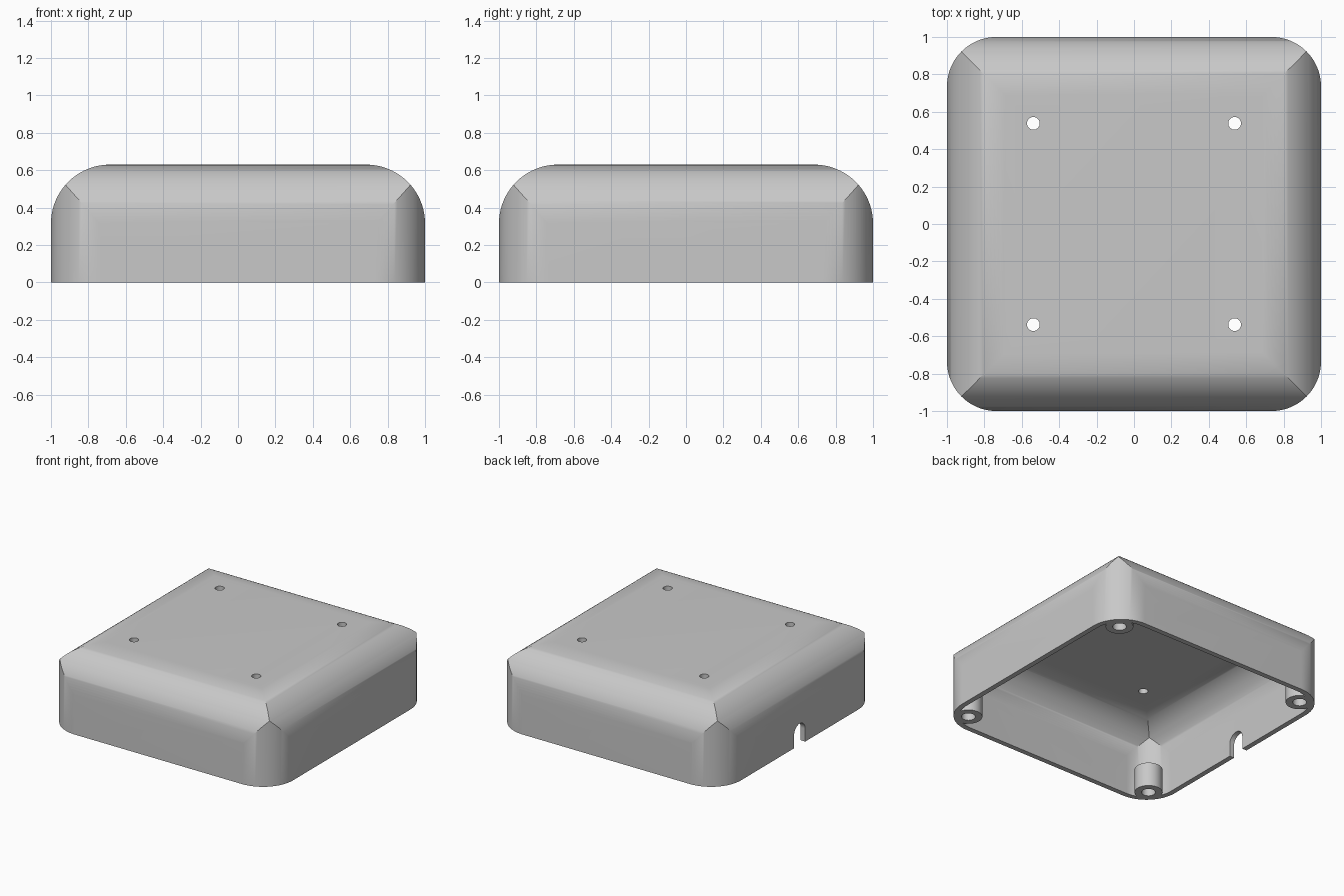
import bpy, bmesh
from math import sin, cos, pi

HEIGHT, WALL = 0.63, 0.04
PLAN_R, TOP_R = 0.265, 0.315
BELOW = -0.1          # everything starts below the floor, then gets trimmed flat

cube = bpy.data.objects.get("Cube")
if cube:
    bpy.data.objects.remove(cube, do_unlink=True)

grey = bpy.data.materials.new("plain_grey")
grey.use_nodes = True
grey.diffuse_color = (0.58, 0.58, 0.58, 1)
grey.node_tree.nodes["Principled BSDF"].inputs["Base Color"].default_value = (0.58, 0.58, 0.58, 1)


def arc(cx, cy, r, start, end, steps):
    return [(cx + r * cos(start + (end - start) * i / steps),
             cy + r * sin(start + (end - start) * i / steps)) for i in range(steps + 1)]


def prism(name, profile, low, high, axis):
    """Extrude a closed profile along an axis."""
    place = {"X": lambda u, v, w: (w, u, v),
             "Y": lambda u, v, w: (u, w, v),
             "Z": lambda u, v, w: (u, v, w)}[axis]
    bm = bmesh.new()
    rings = [[bm.verts.new(place(u, v, w)) for u, v in profile] for w in (low, high)]
    bm.faces.new(rings[0])
    bm.faces.new(rings[1])
    n = len(profile)
    for i in range(n):
        j = (i + 1) % n
        bm.faces.new((rings[0][i], rings[0][j], rings[1][j], rings[1][i]))
    bmesh.ops.recalc_face_normals(bm, faces=bm.faces)
    mesh = bpy.data.meshes.new(name)
    bm.to_mesh(mesh)
    bm.free()
    mesh.materials.append(grey)
    obj = bpy.data.objects.new(name, mesh)
    bpy.context.collection.objects.link(obj)
    return obj


def rod(name, x, y, r, low, high):
    return prism(name, arc(x, y, r, 0, 2 * pi, 40)[:-1], low, high, "Z")


def combine(target, tool, operation):
    """Apply a boolean and remove the tool."""
    mod = target.modifiers.new("cut", "BOOLEAN")
    mod.object, mod.operation, mod.solver = tool, operation, "EXACT"
    bpy.ops.object.select_all(action="DESELECT")
    bpy.context.view_layer.objects.active = target
    target.select_set(True)
    bpy.ops.object.modifier_apply(modifier=mod.name)
    bpy.data.objects.remove(tool, do_unlink=True)


def rounded_block(name, inset, bottom):
    """Rounded plan met by two crossing round-shouldered profiles."""
    half, top = 1 - inset, HEIGHT - inset
    r, R = PLAN_R - inset, TOP_R - inset
    plan = []
    for k, (sx, sy) in enumerate([(1, 1), (-1, 1), (-1, -1), (1, -1)]):
        plan += arc(sx * (half - r), sy * (half - r), r, k * pi / 2, (k + 1) * pi / 2, 24)
    shoulder = [(-half, bottom), (half, bottom)]
    shoulder += arc(half - R, top - R, R, 0, pi / 2, 24)
    shoulder += arc(R - half, top - R, R, pi / 2, pi, 24)
    block = prism(name, plan, bottom, 1, "Z")
    for axis in "XY":
        combine(block, prism("shoulder_cutter", shoulder, -1.5, 1.5, axis), "INTERSECT")
    return block


# Hollow shell
cover = rounded_block("enclosure_cover", 0, BELOW)
combine(cover, rounded_block("cavity_cutter", WALL, BELOW * 2), "DIFFERENCE")

corners = [(x, y) for x in (-1, 1) for y in (-1, 1)]

# Corner screw posts with blind holes
for x, y in corners:
    combine(cover, rod("screw_post", x * 0.847, y * 0.847, 0.1, BELOW, 0.19), "UNION")
for x, y in corners:
    combine(cover, rod("post_hole", x * 0.847, y * 0.847, 0.05, BELOW * 2, 0.17), "DIFFERENCE")

# Through holes in the top
for x, y in corners:
    combine(cover, rod("top_hole", x * 0.538, y * 0.538, 0.034, 0.4, 1), "DIFFERENCE")

# Arched cable notch in one side wall
notch = [(-0.07, BELOW * 2), (0.07, BELOW * 2)] + arc(0, 0.1, 0.07, 0, pi, 24)
combine(cover, prism("cable_notch", notch, -1.2, -0.9, "X"), "DIFFERENCE")

# Trim the underside flat
square = [(-2, -2), (2, -2), (2, 2), (-2, 2)]
combine(cover, prism("floor_trim", square, -1, 0, "Z"), "DIFFERENCE")

bpy.ops.object.shade_smooth_by_angle(angle=pi / 6)
